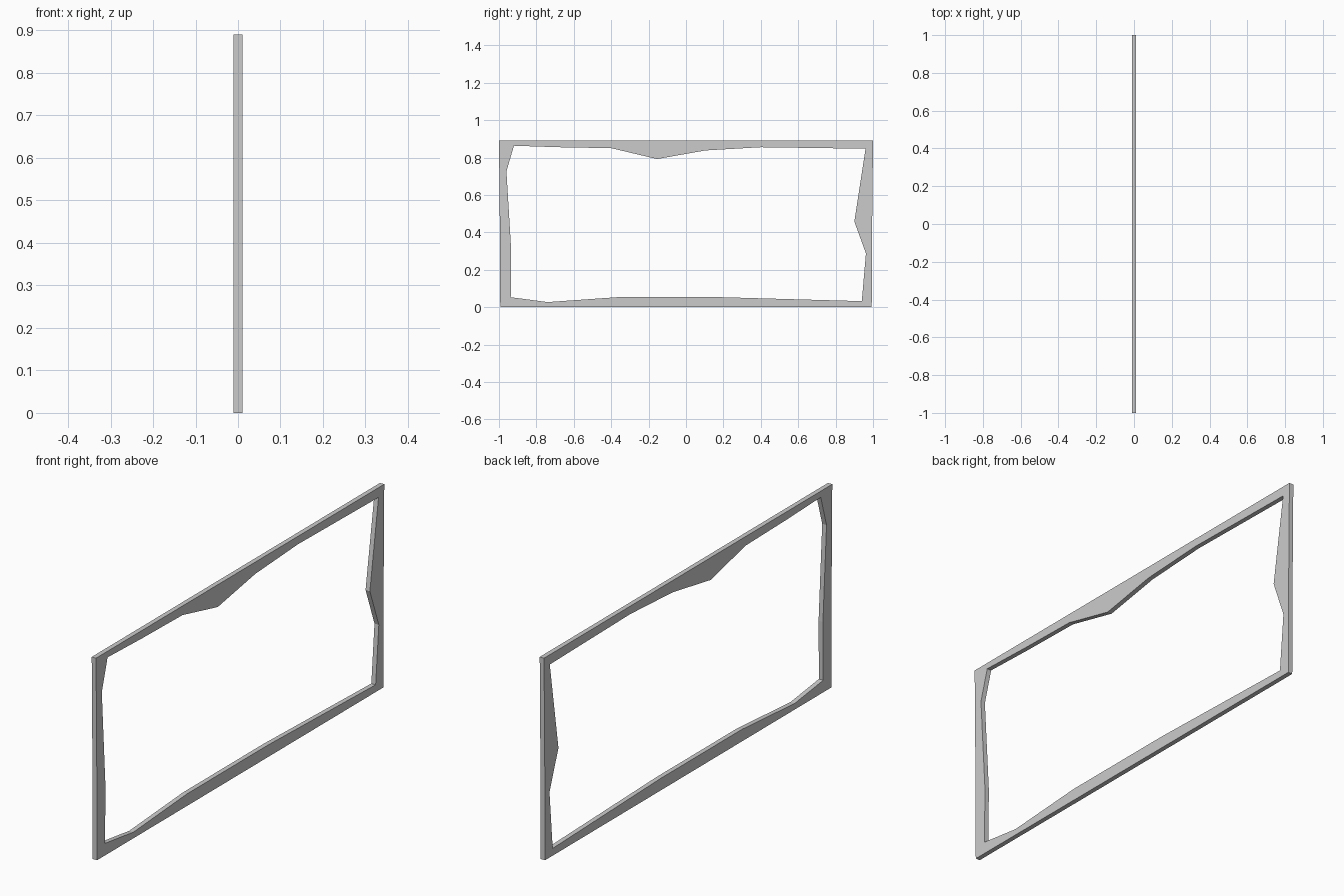
import bpy, bmesh

if "Cube" in bpy.data.objects:
    bpy.data.objects.remove(bpy.data.objects["Cube"])

HALF_THICKNESS = 0.0105

# Outer boundary as (y, z): slightly narrower at the foot
outer = [(-0.993, 0), (0.993, 0), (0.995, 0.41), (1, 0.89), (-1, 0.89), (-0.995, 0.41)]

# Irregular opening as (y, z)
inner = [(-0.92, 0.863), (-0.68, 0.855), (-0.40, 0.85), (-0.155, 0.792),
         (0.105, 0.838), (0.40, 0.855), (0.96, 0.847), (0.90, 0.458),
         (0.962, 0.287), (0.94, 0.032), (0.19, 0.053), (-0.37, 0.053),
         (-0.74, 0.027), (-0.937, 0.053), (-0.935, 0.31), (-0.96, 0.726)]


def add_loop(bm, points):
    verts = [bm.verts.new((-HALF_THICKNESS, y, z)) for y, z in points]
    return [bm.edges.new((a, b)) for a, b in zip(verts, verts[1:] + verts[:1])]


# Flat frame face with its opening, then extruded to thickness
bm = bmesh.new()
edges = add_loop(bm, outer) + add_loop(bm, inner)
bmesh.ops.triangle_fill(bm, edges=edges, use_beauty=True, normal=(1, 0, 0))
result = bmesh.ops.extrude_face_region(bm, geom=bm.faces[:], use_keep_orig=True)
new_verts = [g for g in result["geom"] if isinstance(g, bmesh.types.BMVert)]
bmesh.ops.translate(bm, verts=new_verts, vec=(2 * HALF_THICKNESS, 0, 0))
bmesh.ops.recalc_face_normals(bm, faces=bm.faces[:])
bmesh.ops.dissolve_limit(bm, angle_limit=0.001, verts=[], edges=bm.edges[:])

mesh = bpy.data.meshes.new("window_frame")
bm.to_mesh(mesh)
bm.free()
frame = bpy.data.objects.new("window_frame", mesh)
bpy.context.collection.objects.link(frame)
